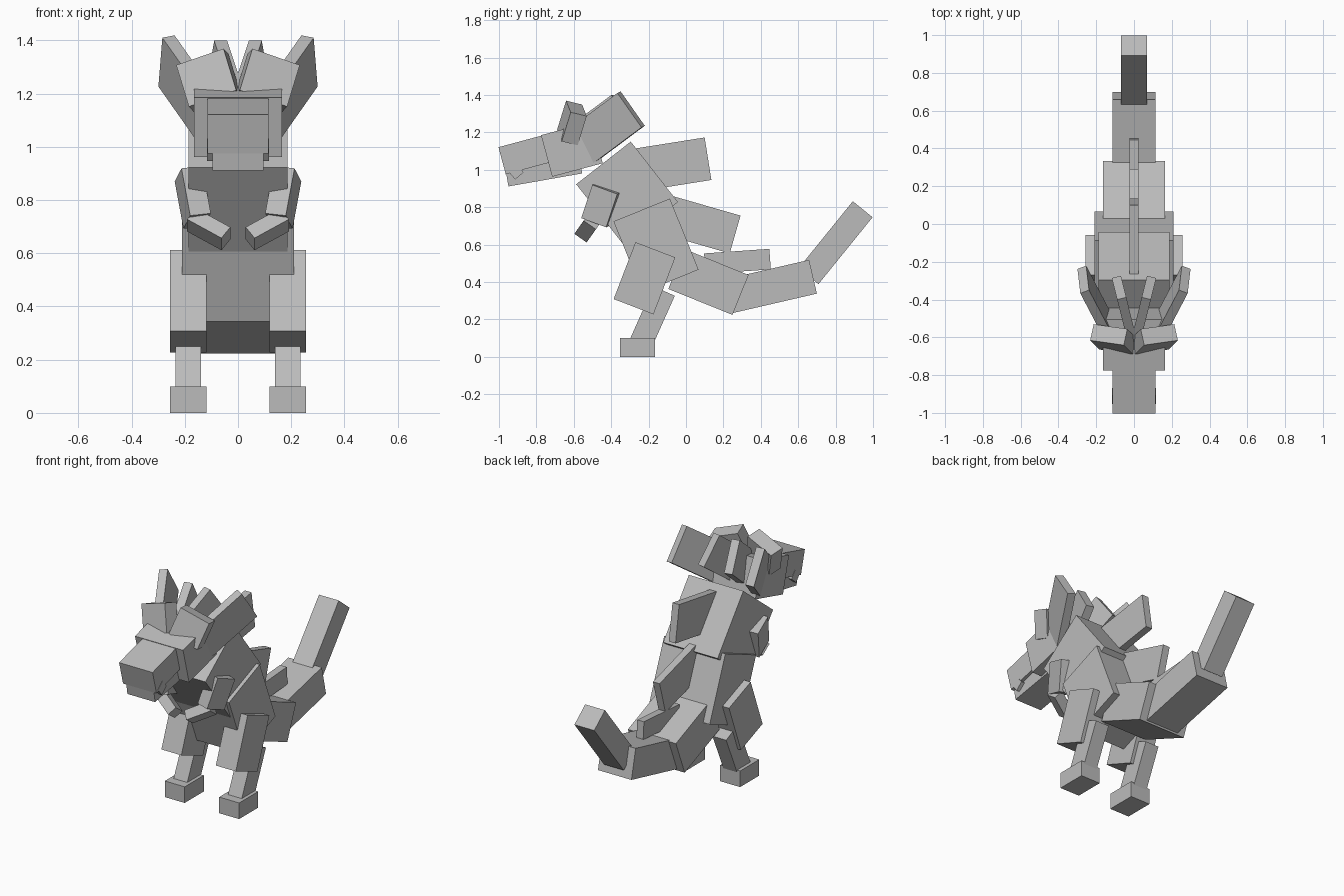
import bpy
from math import radians
from mathutils import Euler

if "Cube" in bpy.data.objects:
    bpy.data.objects.remove(bpy.data.objects["Cube"])

GREY = (0.5, 0.5, 0.5, 1)
grey = bpy.data.materials.new("plain grey")
grey.use_nodes = True
grey.diffuse_color = GREY
grey.node_tree.nodes["Principled BSDF"].inputs["Base Color"].default_value = GREY


def block(name, width, length, height, y, z, pitch=0, x=0, turn=0, tilt=0):
    """Add one box: pitch lifts its rear end, turn and tilt splay it sideways."""
    bpy.ops.mesh.primitive_cube_add(size=1)
    obj = bpy.context.object
    obj.name = obj.data.name = name
    obj.location = (x, y, z)
    obj.scale = (width, length, height)
    obj.rotation_euler = Euler((radians(pitch), radians(tilt), radians(turn)))
    bpy.ops.object.transform_apply(location=False, rotation=False, scale=True)
    obj.data.materials.append(grey)


def pair(name, x, turn=0, tilt=0, **shape):
    """Add the same box on both sides, mirrored."""
    for side, sign in (("left", 1), ("right", -1)):
        block(f"{side}_{name}", x=sign * x, turn=sign * turn, tilt=sign * tilt, **shape)


# Head
block("head", width=0.33, length=0.28, height=0.23, y=-0.61, z=1.11, pitch=15)
block("snout", width=0.23, length=0.4, height=0.15, y=-0.79, z=1.1, pitch=15)
block("jaw", width=0.19, length=0.4, height=0.09, y=-0.76, z=0.99, pitch=10)
pair("fang", width=0.024, length=0.06, height=0.06, x=0.105, y=-0.91, z=0.99, pitch=40)

# Body
block("chest", width=0.374, length=0.41, height=0.37, y=-0.315, z=0.875, pitch=-52)
block("hips", width=0.42, length=0.41, height=0.325, y=-0.16, z=0.595, pitch=-68)

# Tail
block("tail_base", width=0.33, length=0.37, height=0.23, y=0.12, z=0.4, pitch=-22)
block("tail_middle", width=0.23, length=0.47, height=0.185, y=0.45, z=0.375, pitch=13)
block("tail_tip", width=0.136, length=0.46, height=0.136, y=0.8, z=0.61, pitch=51)

# Back spines
SPINE = 0.046
block("neck_spine", width=SPINE, length=0.37, height=0.23, y=-0.065, z=1.03, pitch=9)
block("back_spine", width=SPINE, length=0.37, height=0.21, y=0.085, z=0.705, pitch=-16)
block("tail_spine", width=SPINE, length=0.35, height=0.11, y=0.275, z=0.51, pitch=4)

# Legs
HIP_X = 0.187
LEG_WIDTH = 0.137
pair("thigh", width=LEG_WIDTH, length=0.326, height=0.228, x=HIP_X, y=-0.222, z=0.42, pitch=69)
pair("shin", width=0.094, length=0.31, height=0.125, x=HIP_X, y=-0.18, z=0.21, pitch=66)
pair("foot", width=LEG_WIDTH, length=0.187, height=0.1, x=HIP_X, y=-0.26, z=0.05)

# Arms
pair("upper_arm", width=0.08, length=0.145, height=0.19,
     x=0.17, y=-0.455, z=0.81, pitch=-20, turn=-13, tilt=6)
pair("forearm", width=0.155, length=0.08, height=0.06,
     x=0.11, y=-0.525, z=0.69, pitch=-40, turn=21, tilt=-27)

# Ears and head plates
pair("front_ear", width=0.19, length=0.09, height=0.17,
     x=0.11, y=-0.61, z=1.25, pitch=-14, turn=8, tilt=19)
pair("outer_plate", width=0.05, length=0.355, height=0.225,
     x=0.2, y=-0.425, z=1.225, pitch=34, turn=-21, tilt=10)
pair("inner_plate", width=0.05, length=0.3, height=0.2,
     x=0.05, y=-0.455, z=1.23, pitch=36, turn=-14)
